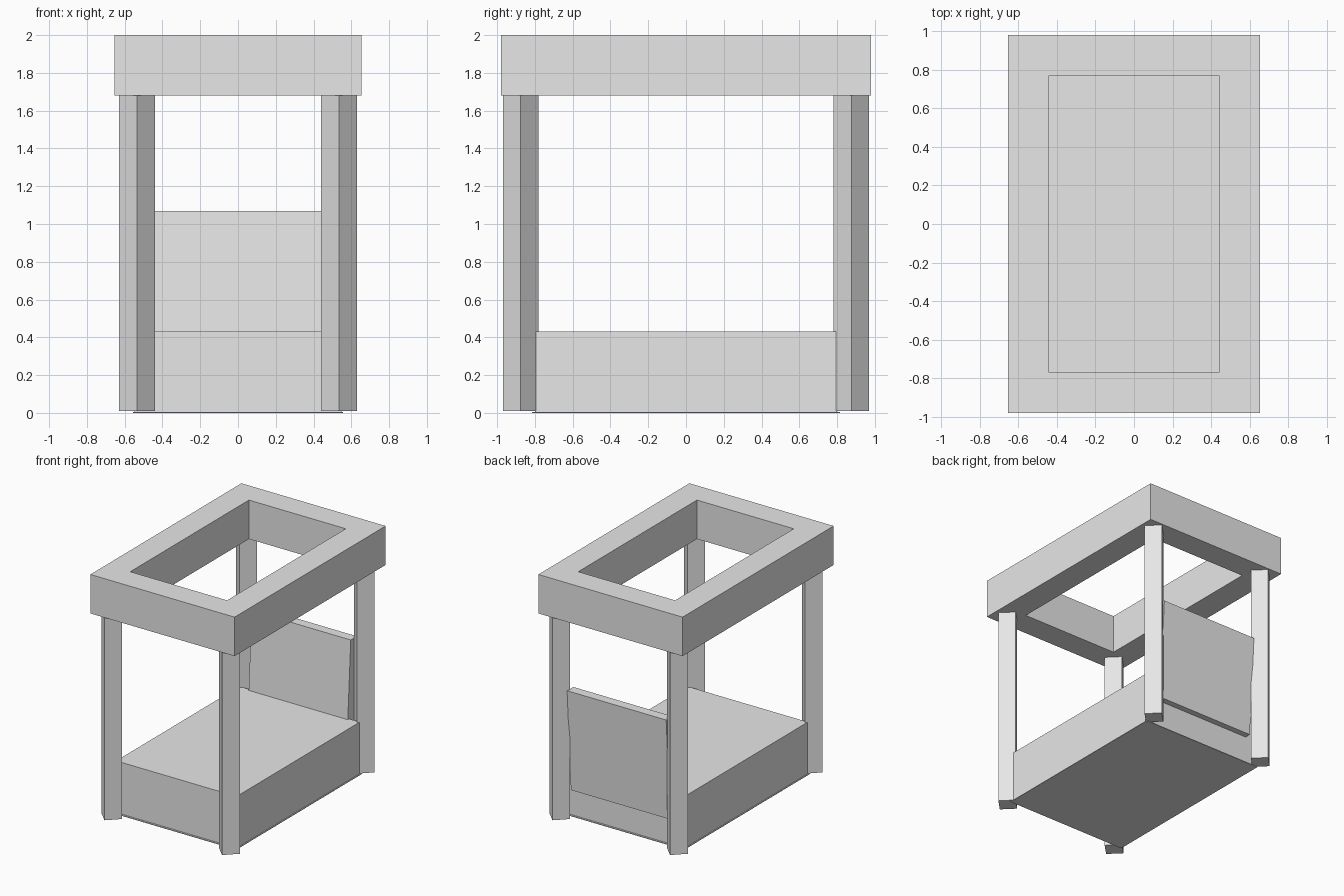
import bpy, bmesh, math
from mathutils import Matrix, Vector

cube = bpy.data.objects.get("Cube")
if cube:
    bpy.data.objects.remove(cube, do_unlink=True)

grey = bpy.data.materials.new("plain_grey")
grey.use_nodes = True
colour = (0.8, 0.8, 0.8, 1)
grey.diffuse_color = colour
grey.node_tree.nodes["Principled BSDF"].inputs["Base Color"].default_value = colour


def finish(name, bm):
    bmesh.ops.recalc_face_normals(bm, faces=bm.faces)
    mesh = bpy.data.meshes.new(name)
    bm.to_mesh(mesh)
    bm.free()
    mesh.materials.append(grey)
    ob = bpy.data.objects.new(name, mesh)
    bpy.context.collection.objects.link(ob)
    return ob


def box(name, size, centre, turn=0.0, lean=0.0):
    """Box turned about z; lean shears y along z."""
    bm = bmesh.new()
    bmesh.ops.create_cube(bm, size=1, matrix=Matrix.Diagonal((*size, 1)))
    bmesh.ops.rotate(bm, verts=bm.verts, matrix=Matrix.Rotation(turn, 3, 'Z'))
    for v in bm.verts:
        v.co.y += lean * v.co.z
        v.co += Vector(centre)
    return finish(name, bm)


# Canopy frame: a flat rectangular ring pulled up
def ring(name, outer, inner, bottom, top):
    bm = bmesh.new()
    corners = [(-1, -1), (1, -1), (1, 1), (-1, 1)]
    rims = [[bm.verts.new((sx * hx, sy * hy, bottom)) for sx, sy in corners]
            for hx, hy in (outer, inner)]
    for i in range(4):
        j = (i + 1) % 4
        bm.faces.new((rims[0][i], rims[0][j], rims[1][j], rims[1][i]))
    out = bmesh.ops.extrude_face_region(bm, geom=bm.faces[:])
    for v in out["geom"]:
        if isinstance(v, bmesh.types.BMVert):
            v.co.z = top
    return finish(name, bm)


ring("canopy_frame", (0.655, 0.98), (0.44, 0.77), 1.68, 2.0)

# Mattress base and its thin footing
box("bed_base", (1.094, 1.6, 0.424), (0, 0, 0.218))
box("base_footing", (1.11, 1.63, 0.006), (0, 0, 0.003))

# Headboard leaning slightly backwards
box("headboard", (0.9, 0.08, 0.835), (0, 0.835, 0.6525), lean=0.06)

# Four square posts set diagonally
for x_name, sx in (("right", -1), ("left", 1)):
    for y_name, sy in (("front", -1), ("back", 1)):
        box(f"{y_name}_{x_name}_post", (0.134, 0.134, 1.67),
            (sx * 0.534, sy * 0.875, 0.845), turn=math.pi / 4)
